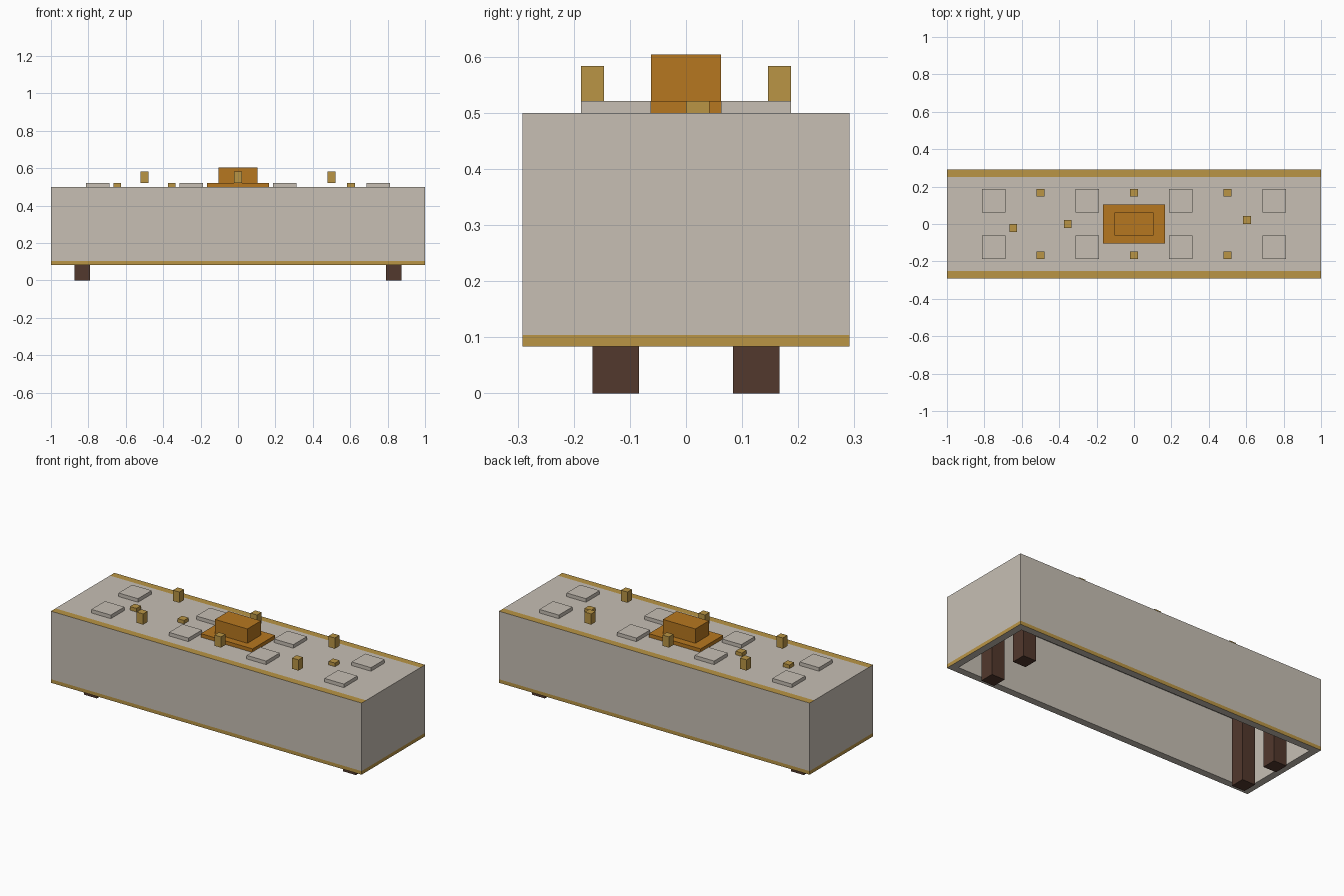
import bpy
import bmesh
from mathutils import Vector

if "Cube" in bpy.data.objects:
    bpy.data.objects.remove(bpy.data.objects["Cube"], do_unlink=True)

U = 1 / 24  # modelling unit: the table is 48 units long


def material(name, rgb):
    m = bpy.data.materials.new(name)
    m.use_nodes = True
    m.diffuse_color = (*rgb, 1)
    m.node_tree.nodes["Principled BSDF"].inputs["Base Color"].default_value = (*rgb, 1)
    return m


CLOTH = material("linen cloth", (0.57, 0.52, 0.455))
GOLD = material("gold", (0.49, 0.30, 0.06))
AMBER = material("amber", (0.47, 0.185, 0.014))
WOOD = material("dark wood", (0.084, 0.04, 0.026))


def box(name, lo, hi, mat, accent=None, rule=None):
    """Box between two corners in units; faces whose normal passes rule get the accent."""
    lo, hi = Vector(lo) * U, Vector(hi) * U
    centre, size = (lo + hi) / 2, hi - lo
    bm = bmesh.new()
    bmesh.ops.create_cube(bm, size=1)
    bmesh.ops.scale(bm, vec=size, verts=bm.verts)
    bm.normal_update()
    for f in bm.faces:
        f.material_index = int(bool(rule and rule(f.normal)))
    mesh = bpy.data.meshes.new(name)
    bm.to_mesh(mesh)
    bm.free()
    mesh.materials.append(mat)
    if accent:
        mesh.materials.append(accent)
    ob = bpy.data.objects.new(name, mesh)
    ob.location = centre
    bpy.context.collection.objects.link(ob)
    return ob


def block(name, x, y, z, w, d, h, mat):
    """Box centred on x, y and resting at z."""
    return box(name, (x - w / 2, y - d / 2, z), (x + w / 2, y + d / 2, z + h), mat)


# Table top under the cloth
block("table_top", 0, 0, 11, 46, 12, 1, CLOTH)

# Hanging cloth on each side, with gold upper border on the long sides and gold hems
for s, side in ((-1, "front"), (1, "back")):
    y0, y1 = sorted((6 * s, 7 * s))
    box(side + "_drape", (-24, y0, 2.5), (24, y1, 12), CLOTH, GOLD, lambda n: n.z > 0.5)
    box(side + "_hem", (-24, y0, 2), (24, y1, 2.5), CLOTH, GOLD,
        lambda n: n.y * s > 0.5 or abs(n.x) > 0.5)
for s, side in ((-1, "right"), (1, "left")):
    x0, x1 = sorted((23 * s, 24 * s))
    box(side + "_drape", (x0, -6, 2.5), (x1, 6, 12), CLOTH)
    box(side + "_hem", (x0, -6, 2), (x1, 6, 2.5), CLOTH, GOLD, lambda n: n.x * s > 0.5)

for s in (-1, 1):
    # Legs
    for x in (-20, 20):
        block("leg", x, 3 * s, 0, 2, 2, 11, WOOD)
    # Plates
    for x in (-18, -6, 6, 18):
        block("plate", x, 3 * s, 12, 3, 3, 0.5, CLOTH)
    # Goblets
    for x in (-12, 0, 12):
        block("goblet", x, 4 * s, 12.5, 1, 1, 1.5, GOLD)

# Centre platter with roast
block("platter", 0, 0, 12, 8, 5, 0.5, AMBER)
block("roast", 0, 0, 12.5, 5, 3, 2, AMBER)

# Small dishes scattered along the middle
for x, y in ((-15.5, -0.5), (-8.5, 0), (14.5, 0.5)):
    block("small_dish", x, y, 12, 1, 1, 0.5, GOLD)
